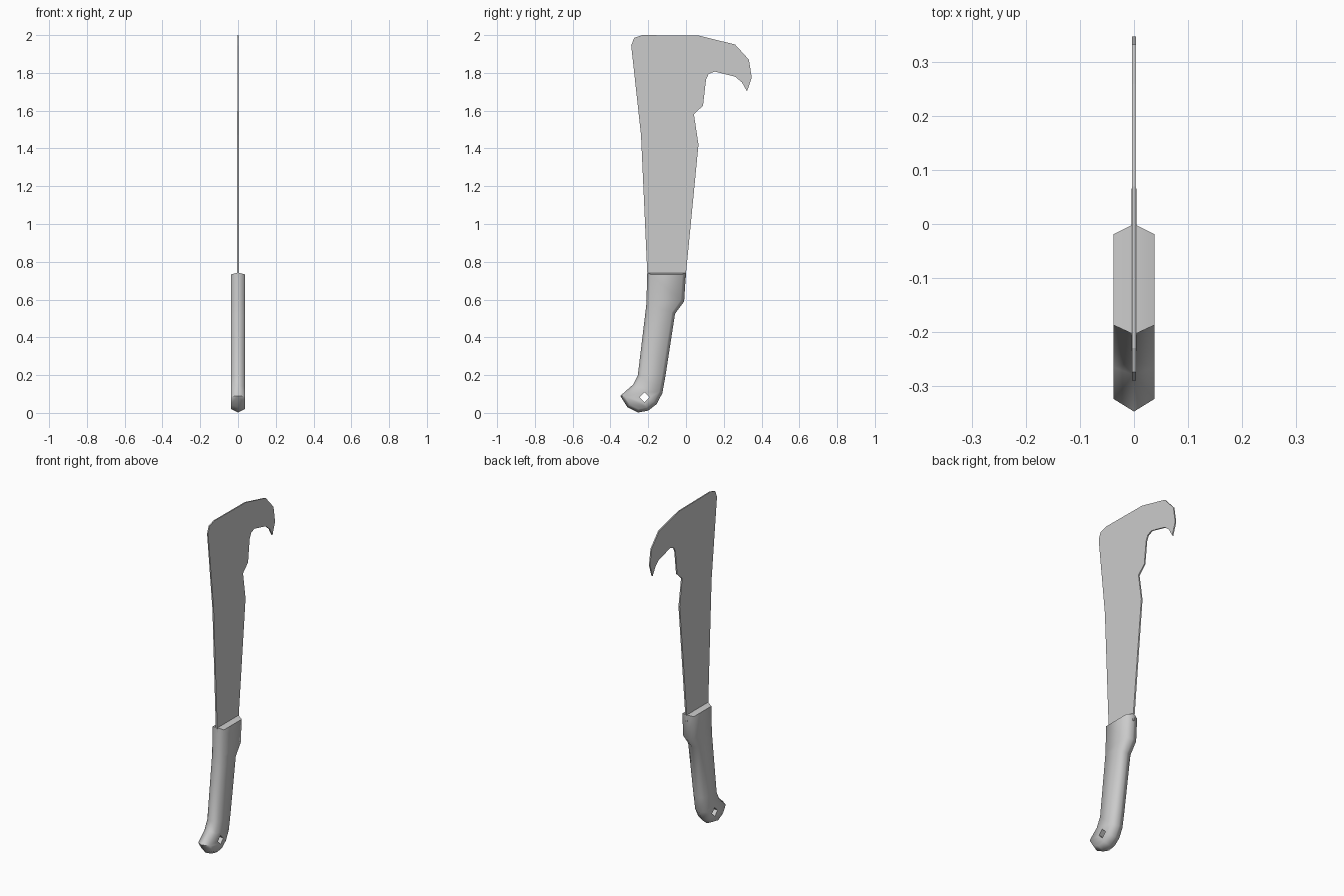
import bpy, bmesh, math
from mathutils import Vector

if "Cube" in bpy.data.objects:
    bpy.data.objects.remove(bpy.data.objects["Cube"])


def finish(name, bm):
    bmesh.ops.recalc_face_normals(bm, faces=bm.faces)
    me = bpy.data.meshes.new(name)
    bm.to_mesh(me)
    bm.free()
    ob = bpy.data.objects.new(name, me)
    bpy.context.collection.objects.link(ob)
    return ob


def activate(ob):
    bpy.ops.object.select_all(action='DESELECT')
    ob.select_set(True)
    bpy.context.view_layer.objects.active = ob


def inset(points, d):
    """Mitred inward offset of a counter-clockwise closed profile."""
    out, n = [], len(points)
    for i in range(n):
        p0, p1, p2 = (Vector(points[k % n]) for k in (i - 1, i, i + 1))
        a, b = (p1 - p0).normalized(), (p2 - p1).normalized()
        na, nb = Vector((-a.y, a.x)), Vector((-b.y, b.x))
        m = (na + nb).normalized()
        out.append(p1 + m * d / max(m.dot(na), 0.5))
    return out


# Hooked blade: flat (y, z) profile, thinning slightly toward the tip
blade_profile = [
    (-0.203, 0.70), (-0.002, 0.70), (0.0, 0.74), (0.066, 1.42), (0.042, 1.58),
    (0.09, 1.627), (0.106, 1.765), (0.12, 1.795), (0.153, 1.807), (0.26, 1.78),
    (0.296, 1.75), (0.323, 1.702), (0.348, 1.775), (0.333, 1.87), (0.26, 1.95),
    (0.07, 1.997), (-0.23, 2.0), (-0.275, 1.985), (-0.29, 1.945),
    (-0.238, 1.47), (-0.205, 0.74)]
bm = bmesh.new()
sides = []
for s in (-1, 1):
    ring = [bm.verts.new((s * (0.005 - 0.0012 * (z - 0.74)), y, z)) for y, z in blade_profile]
    bm.faces.new(ring)
    sides.append(ring)
n = len(blade_profile)
for i in range(n):
    j = (i + 1) % n
    bm.faces.new((sides[0][i], sides[0][j], sides[1][j], sides[1][i]))
finish("blade", bm)

# Curved grip: central outline with an inset outline on each side
grip_profile = [
    (-0.205, 0.743), (-0.21, 0.575), (-0.217, 0.515), (-0.255, 0.2), (-0.28, 0.15),
    (-0.348, 0.09), (-0.31, 0.03), (-0.255, 0.002),
    (-0.2, 0.012), (-0.155, 0.047), (-0.125, 0.105), (-0.108, 0.2),
    (-0.058, 0.525), (-0.01, 0.59), (0.0, 0.743)]
inner = inset(grip_profile, 0.018)
inner[0].y = inner[-1].y = 0.733
bm = bmesh.new()
n = len(grip_profile)
mid = [bm.verts.new((0, y, z)) for y, z in grip_profile]
for s in (-1, 1):
    side = [bm.verts.new((s * 0.038, p.x, p.y)) for p in inner]
    for i in range(n):
        j = (i + 1) % n
        bm.faces.new((mid[i], mid[j], side[j], side[i]))
    for i in range(n // 2):
        a, b, c, d = i, i + 1, n - 2 - i, n - 1 - i
        bm.faces.new([side[k] for k in ((a, b, d) if b == c else (a, b, c, d))])
handle = finish("handle", bm)

# Diamond lanyard hole through the butt
bpy.ops.mesh.primitive_cylinder_add(vertices=4, radius=0.027, depth=0.3,
                                    location=(0, -0.22, 0.083),
                                    rotation=(0, math.pi / 2, 0))
cutter = bpy.context.object
cutter.name = "hole_cutter"
cutter.hide_render = True
mod = handle.modifiers.new("hole", 'BOOLEAN')
mod.operation = 'DIFFERENCE'
mod.solver = 'EXACT'
mod.object = cutter
activate(handle)
bpy.ops.object.modifier_apply(modifier="hole")
bpy.data.objects.remove(cutter)
activate(handle)
bpy.ops.object.shade_smooth_by_angle(angle=math.radians(70))
